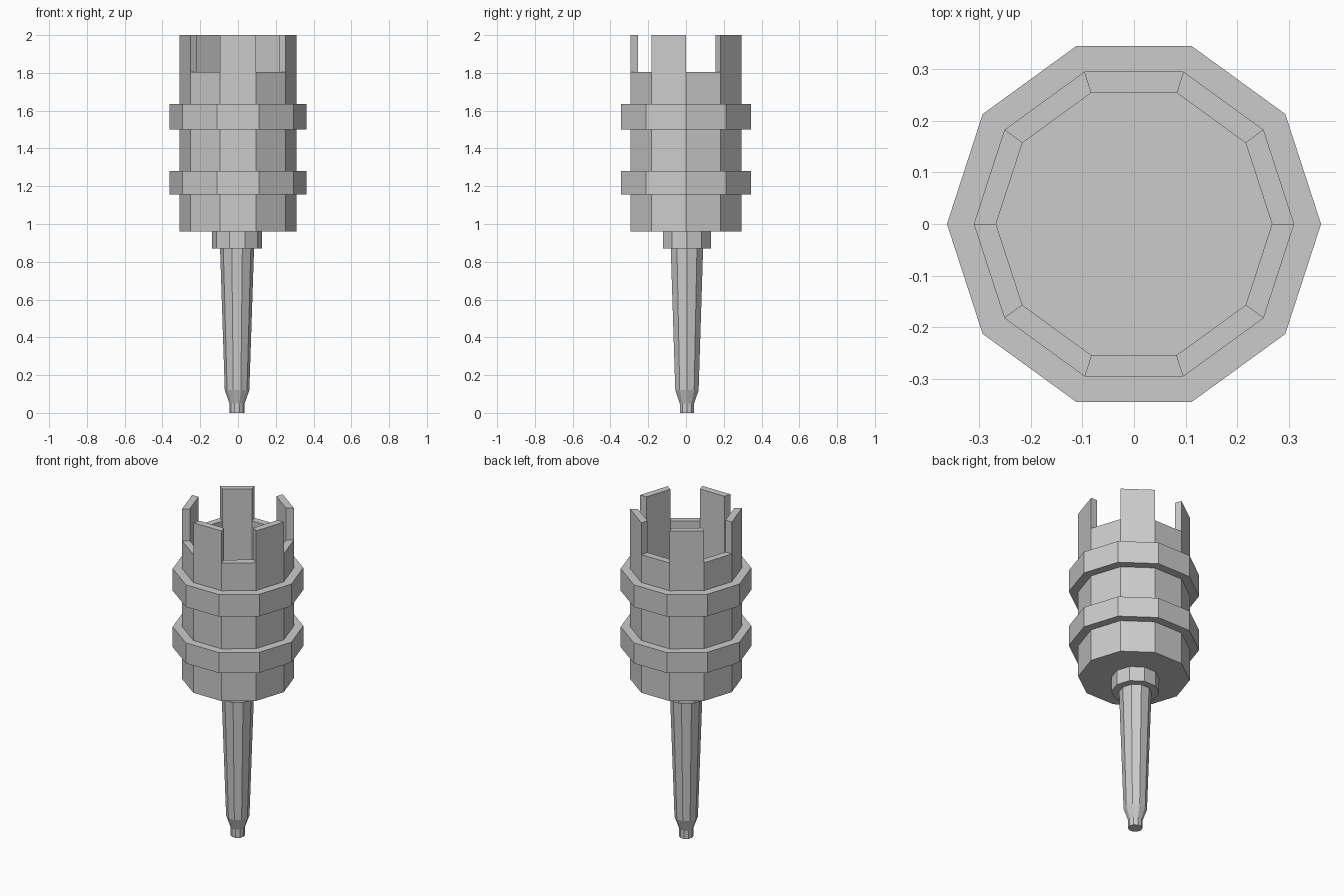
import bpy, bmesh
from math import sin, cos, pi

if "Cube" in bpy.data.objects:
    bpy.data.objects.remove(bpy.data.objects["Cube"])

SIDES = 10
R_OUT, R_IN, R_RING = 0.31, 0.267, 0.362


def pt(r, i, z, cx=0.0, cy=0.0):
    a = 2 * pi * i / SIDES
    return (cx + r * cos(a), cy + r * sin(a), z)


def finish(name, bm):
    bmesh.ops.recalc_face_normals(bm, faces=bm.faces[:])
    mesh = bpy.data.meshes.new(name)
    bm.to_mesh(mesh)
    bm.free()
    obj = bpy.data.objects.new(name, mesh)
    bpy.context.collection.objects.link(obj)
    return obj


def lathe(name, profile, cx=0.0, cy=0.0):
    """Ten-sided turned solid from (radius, z) points, capped at both ends."""
    bm = bmesh.new()
    rings = [[bm.verts.new(pt(r, i, z, cx, cy)) for i in range(SIDES)] for r, z in profile]
    for a, b in zip(rings, rings[1:]):
        for i in range(SIDES):
            j = (i + 1) % SIDES
            bm.faces.new((a[i], a[j], b[j], b[i]))
    bm.faces.new(rings[0])
    bm.faces.new(rings[-1])
    return finish(name, bm)


# Hollow drum with two raised bands and an inner floor
lathe("drum", [
    (R_OUT, 0.96),
    (R_OUT, 1.155), (R_RING, 1.155), (R_RING, 1.28), (R_OUT, 1.28),
    (R_OUT, 1.50), (R_RING, 1.50), (R_RING, 1.635), (R_OUT, 1.635),
    (R_OUT, 1.805), (R_IN, 1.805), (R_IN, 1.25)])

# Five upright teeth on alternate sides of the rim
bm = bmesh.new()
for k in range(1, SIDES, 2):
    low, high = [[bm.verts.new(pt(r, i, z)) for r, i in
                  ((R_OUT, k), (R_OUT, k + 1), (R_IN, k + 1), (R_IN, k))]
                 for z in (1.805, 2.0)]
    bm.faces.new(high)
    for i in range(4):
        j = (i + 1) % 4
        bm.faces.new((low[i], low[j], high[j], high[i]))
finish("rim_teeth", bm)

# Collar and tapered spike, set very slightly off centre
lathe("collar", [(0.133, 0.87), (0.133, 0.96)], -0.005, 0.005)
lathe("spike", [(0.04, 0.0), (0.04, 0.05), (0.065, 0.12), (0.09, 0.87)], -0.005, 0.005)
